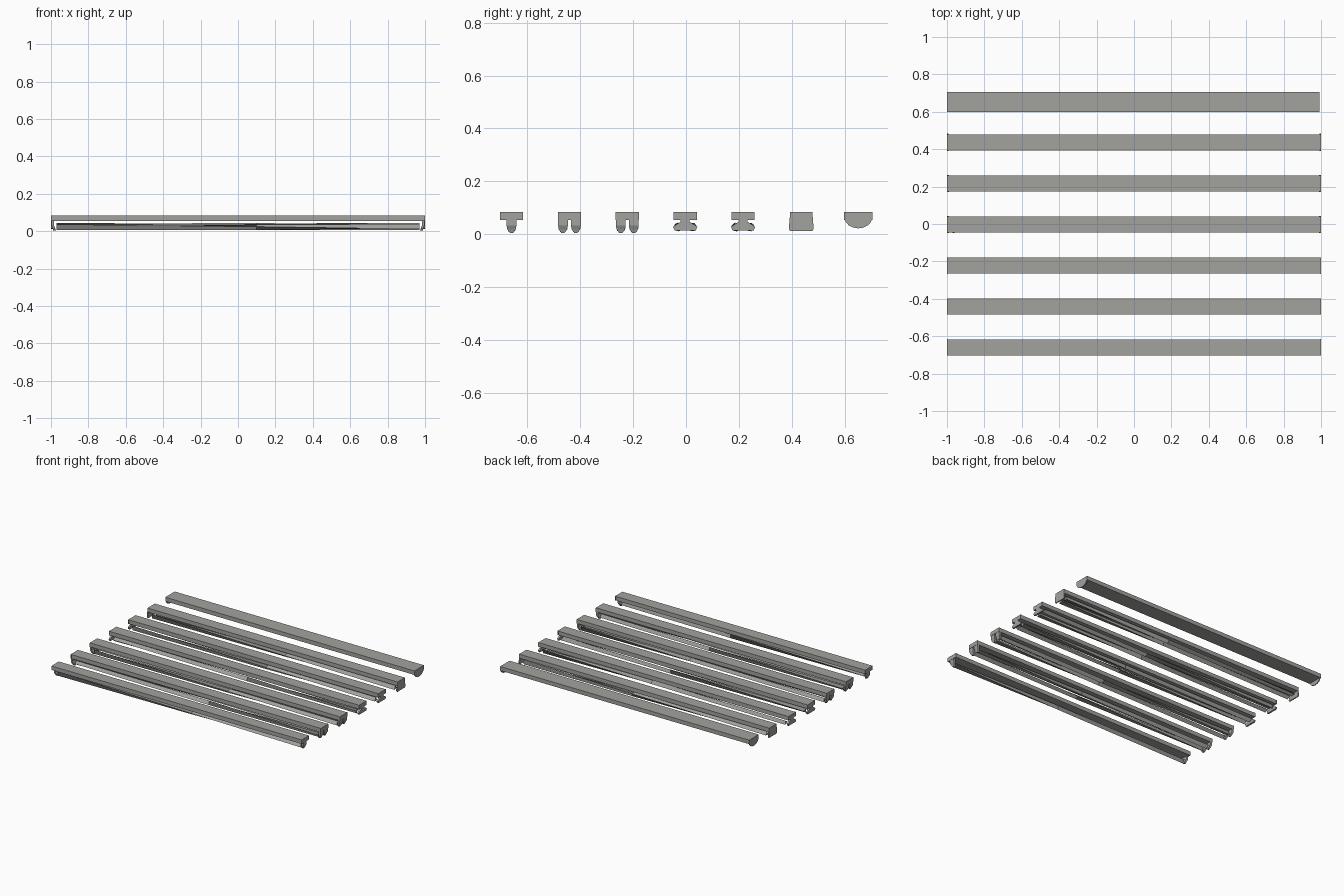
import bpy, bmesh, math

cube = bpy.data.objects.get("Cube")
if cube:
    bpy.data.objects.remove(cube, do_unlink=True)

grey = bpy.data.materials.new("warm_grey_metal")
grey.use_nodes = True
colour = (0.36, 0.36, 0.345, 1)
grey.diffuse_color = colour
grey.node_tree.nodes["Principled BSDF"].inputs["Base Color"].default_value = colour

TOP, UNDER = 0.083, 0.054
SPACING = 0.219


def finish(name, bm):
    bmesh.ops.recalc_face_normals(bm, faces=bm.faces)
    mesh = bpy.data.meshes.new(name)
    bm.to_mesh(mesh)
    bm.free()
    mesh.materials.append(grey)
    ob = bpy.data.objects.new(name, mesh)
    bpy.context.collection.objects.link(ob)
    return ob


def loft(name, rings):
    """Closed solid through rings with equal point counts."""
    bm = bmesh.new()
    loops = [[bm.verts.new(p) for p in ring] for ring in rings]
    n = len(loops[0])
    for a, b in zip(loops, loops[1:]):
        for i in range(n):
            j = (i + 1) % n
            bm.faces.new((a[i], a[j], b[j], b[i]))
    bm.faces.new(loops[0])
    bm.faces.new(loops[-1])
    return finish(name, bm)


def plate(name, profile, y, x0, x1):
    """Extrude a (y, z) profile along x."""
    return loft(name, [[(x, y + p, z) for p, z in profile] for x in (x0, x1)])


def bar(name, y, half, end=1.0):
    profile = [(-half, UNDER), (half, UNDER), (half, TOP), (-half, TOP)]
    return plate(name, profile, y, -1.0, end)


def end_caps(name, y, profile, thick, end=1.0):
    plate(name + "_right", profile, y, -1.0, -1.0 + thick)
    plate(name + "_left", profile, y, end - thick, end)


def sockets(name, y, half, low, shoulder):
    """Lamp holders with a nose that slopes inward at the bottom."""
    for side, label in ((-1, "right"), (1, "left")):
        def ring(x, z, w):
            return [(side * x, y - w, z), (side * x, y + w, z),
                    (side * (x - 0.014), y + w, z), (side * (x - 0.014), y - w, z)]
        loft(f"{name}_{label}", [ring(0.998, UNDER, half), ring(0.998, shoulder, half),
                                 ring(0.992, (low + shoulder) / 2, half * 0.85),
                                 ring(0.988, low, half * 0.3)])


def tube(name, y, z, radius, phase):
    """Slender three-sided lamp with a twist along its length."""
    def ring(x, turn):
        return [(x, y + radius * math.cos(turn + k * math.tau / 3),
                 z + radius * math.sin(turn + k * math.tau / 3)) for k in range(3)]
    return loft(name, [ring(-0.97, phase), ring(0.1, phase + 0.9), ring(0.97, phase + 1.8)])


# Open battens with one or two hanging lamps
for i, offsets in enumerate([(0,), (-0.0245, 0.0245), (-0.0245, 0.0245)]):
    y = (i - 3) * SPACING - 0.003
    bar(f"batten_{i + 1}", y, 0.042)
    cap = [(-0.044, UNDER), (0.044, UNDER), (0.044, TOP), (-0.044, TOP)]
    end_caps(f"batten_cap_{i + 1}", y, cap, 0.006)
    for k, off in enumerate(offsets):
        sockets(f"lamp_holder_{i + 1}_{k + 1}", y + off, 0.0185, 0.004, 0.032)
        tube(f"lamp_{i + 1}_{k + 1}", y + off, 0.022, 0.017, i + k * 1.3)

# Battens with wide twin lamp holders on a narrow neck
wing = [(-0.017, UNDER), (-0.017, 0.047), (-0.046, 0.028), (-0.040, 0.014),
        (0.040, 0.014), (0.046, 0.028), (0.017, 0.047), (0.017, UNDER)]
for i in (3, 4):
    y = (i - 3) * SPACING - 0.003
    bar(f"batten_{i + 1}", y, 0.042)
    cap = [(-0.044, UNDER), (0.044, UNDER), (0.044, TOP), (-0.044, TOP)]
    end_caps(f"batten_cap_{i + 1}", y, cap, 0.006)
    end_caps(f"wide_holder_{i + 1}", y, wing, 0.012)
    for k, off in enumerate((-0.027, 0.027)):
        tube(f"lamp_{i + 1}_{k + 1}", y + off, 0.027, 0.017, i + k * 1.3)

# Batten with deep square end plates
y = 2 * SPACING - 0.002
bar("deep_batten", y, 0.042)
deep = [(-0.042, TOP), (-0.047, 0.020), (-0.042, 0.012),
        (0.042, 0.012), (0.047, 0.020), (0.042, TOP)]
end_caps("deep_end_plate", y, deep, 0.008)
for k, off in enumerate((-0.024, 0.024)):
    tube(f"deep_lamp_{k + 1}", y + off, 0.028, 0.017, k * 1.7)

# Wide batten with half-round end plates
y = 3 * SPACING - 0.005
bar("wide_batten", y, 0.054, 0.992)
half_round = [(-0.054, TOP), (-0.054, 0.066)]
half_round += [(-0.052 * math.cos(a), 0.062 - 0.040 * math.sin(a))
               for a in (math.pi * k / 8 for k in range(1, 8))]
half_round += [(0.054, 0.066), (0.054, TOP)]
end_caps("half_round_end_plate", y, half_round, 0.006, 0.992)
